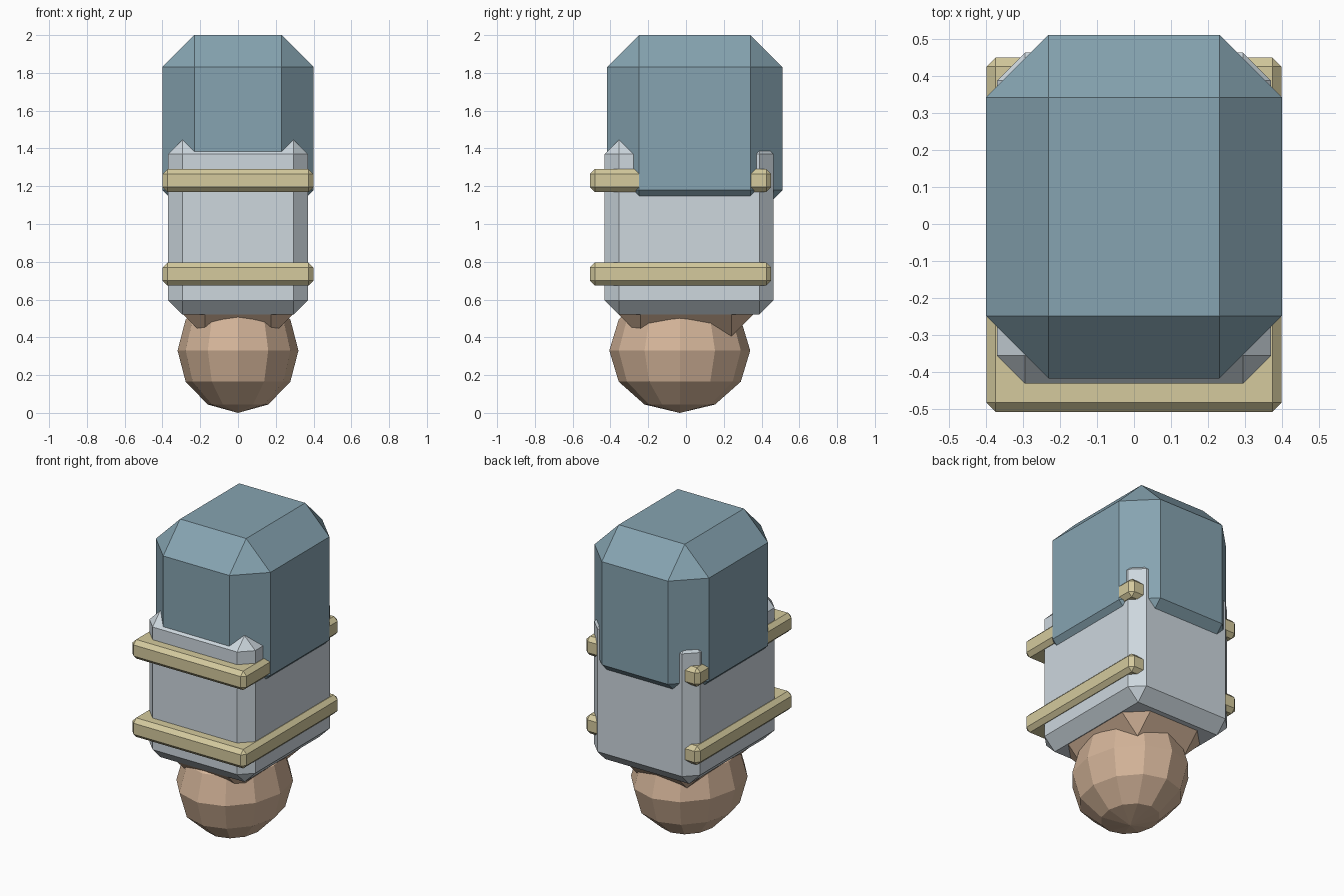
import bpy
import bmesh
from mathutils import Vector, Matrix

cube = bpy.data.objects.get("Cube")
if cube:
    bpy.data.objects.remove(cube, do_unlink=True)


def material(name, rgb):
    mat = bpy.data.materials.new(name)
    mat.use_nodes = True
    mat.diffuse_color = (*rgb, 1)
    mat.node_tree.nodes["Principled BSDF"].inputs["Base Color"].default_value = (*rgb, 1)
    return mat


blue = material("slate blue", (0.24, 0.37, 0.44))
grey = material("pale grey", (0.61, 0.68, 0.73))
gold = material("pale gold", (0.66, 0.59, 0.34))
tan = material("tan", (0.66, 0.46, 0.32))


def add_object(name, bm, mat):
    mesh = bpy.data.meshes.new(name)
    bm.to_mesh(mesh)
    bm.free()
    mesh.materials.append(mat)
    obj = bpy.data.objects.new(name, mesh)
    bpy.context.collection.objects.link(obj)
    return obj


def chamfered_box(name, low, high, chamfer, mat):
    """Box between two corners with every edge cut at 45 degrees."""
    low, high = Vector(low), Vector(high)
    bm = bmesh.new()
    bmesh.ops.create_cube(bm, size=1)
    bmesh.ops.scale(bm, vec=high - low, verts=bm.verts)
    bmesh.ops.translate(bm, vec=(low + high) / 2, verts=bm.verts)
    bmesh.ops.bevel(bm, geom=bm.edges[:], offset=chamfer, segments=1,
                    profile=0.5, affect='EDGES')
    return add_object(name, bm, mat)


# Large upper block, sunk into the casing
chamfered_box("upper_block", (-0.4, -0.417, 1.01), (0.4, 0.511, 2.0), 0.169, blue)

# Casing
chamfered_box("casing", (-0.37, -0.431, 0.52), (0.37, 0.463, 1.445), 0.075, grey)

# Two straps, only just inside the sides of the upper block
for name, z in (("lower_strap", 0.675), ("upper_strap", 1.17)):
    chamfered_box(name, (-0.399, -0.508, z), (0.399, 0.45, z + 0.12), 0.025, gold)

# Neck below the casing
chamfered_box("neck", (-0.34, -0.405, 0.405), (0.34, 0.405, 0.9), 0.165, tan)

# Faceted ball at the base
bm = bmesh.new()
bmesh.ops.create_uvsphere(
    bm, u_segments=12, v_segments=6, radius=1,
    matrix=Matrix.Translation((0, -0.033, 0.33)) @ Matrix.Diagonal((0.32, 0.373, 0.33, 1)))
add_object("ball", bm, tan)
